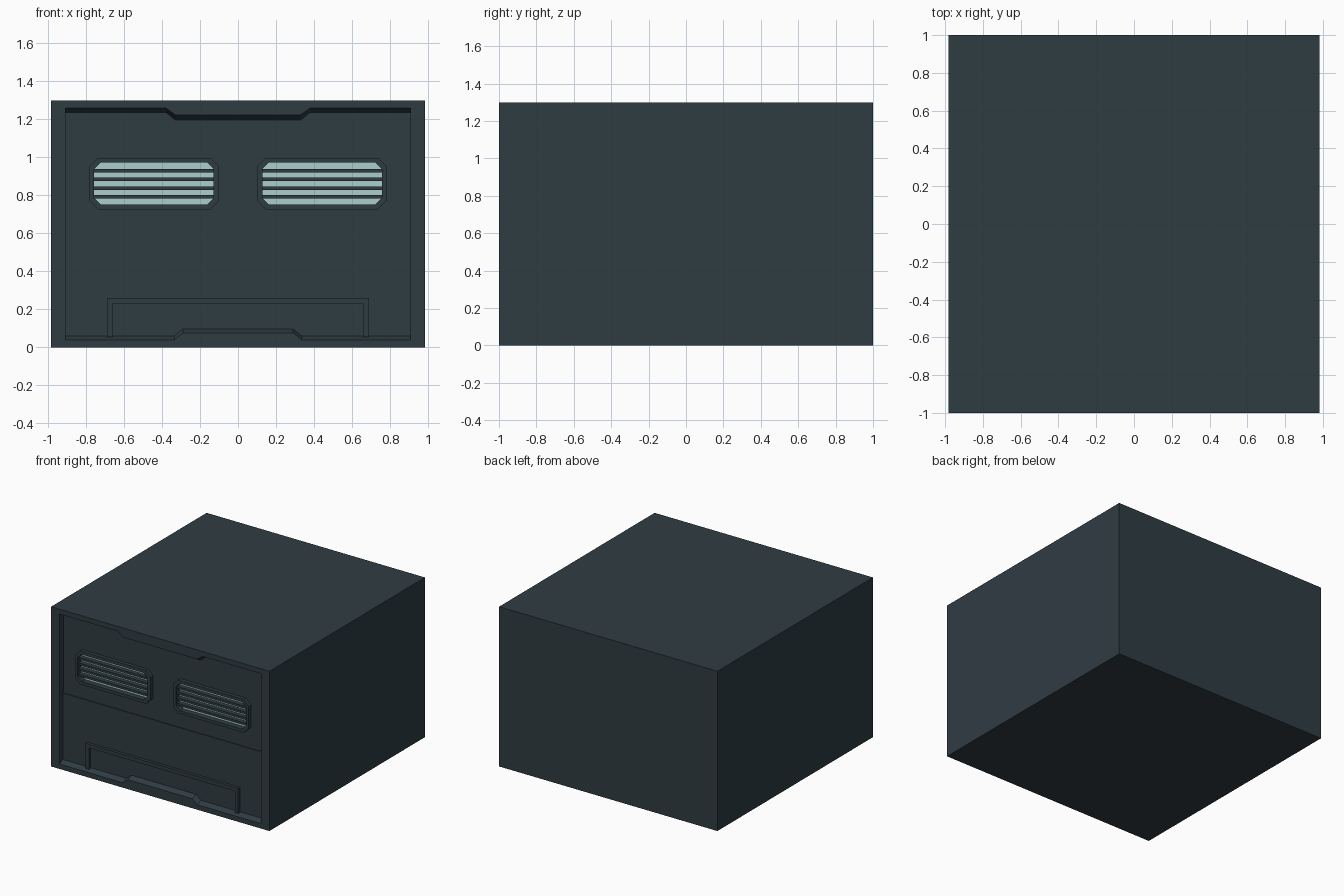
import bpy, bmesh

if "Cube" in bpy.data.objects:
    bpy.data.objects.remove(bpy.data.objects["Cube"])


def material(name, rgb):
    m = bpy.data.materials.new(name)
    m.diffuse_color = (*rgb, 1)
    m.use_nodes = True
    m.node_tree.nodes["Principled BSDF"].inputs["Base Color"].default_value = m.diffuse_color
    return m


SLATE = material("dark slate", (0.028, 0.045, 0.055))
GLOW = material("pale aqua", (0.41, 0.62, 0.61))


def loft(name, rings, mat):
    """Solid through rings, each given as (y, [(x, z), ...])."""
    bm = bmesh.new()
    vs = [[bm.verts.new((x, y, z)) for x, z in pts] for y, pts in rings]
    n = len(vs[0])
    for a, b in zip(vs, vs[1:]):
        for i in range(n):
            j = (i + 1) % n
            bm.faces.new((a[i], a[j], b[j], b[i]))
    bm.faces.new(vs[0])
    bm.faces.new(vs[-1][::-1])
    bmesh.ops.recalc_face_normals(bm, faces=bm.faces)
    me = bpy.data.meshes.new(name)
    bm.to_mesh(me)
    bm.free()
    me.materials.append(mat)
    ob = bpy.data.objects.new(name, me)
    bpy.context.collection.objects.link(ob)
    return ob


def rect(x0, x1, z0, z1):
    return [(x0, z0), (x1, z0), (x1, z1), (x0, z1)]


def octagon(x0, x1, z0, z1, c):
    return [(x0 + c, z0), (x1 - c, z0), (x1, z0 + c), (x1, z1 - c),
            (x1 - c, z1), (x0 + c, z1), (x0, z1 - c), (x0, z0 + c)]


def prism(name, pts, y0, y1, mat):
    return loft(name, [(y0, pts), (y1, pts)], mat)


def cut(ob, cutter):
    mod = ob.modifiers.new("cut", 'BOOLEAN')
    mod.operation = 'DIFFERENCE'
    mod.solver = 'EXACT'
    mod.object = cutter
    bpy.context.view_layer.objects.active = ob
    bpy.ops.object.modifier_apply(modifier=mod.name)
    bpy.data.objects.remove(cutter)


def opening(z_low, z_bump, z_high, z_notch):
    """Front opening outline with a raised sill and a dropped lintel."""
    right = [(0.29, z_bump), (0.335, z_low), (0.907, z_low),
             (0.907, z_high), (0.38, z_high), (0.33, z_notch)]
    return right + [(-x, z) for x, z in reversed(right)]


# Box body with a recessed front whose sill and lintel slope inward
body = prism("body", rect(-0.983, 0.983, 0, 1.3), -1, 1, SLATE)
outer = opening(0.04, 0.077, 1.26, 1.224)
inner = opening(0.063, 0.10, 1.237, 1.197)
cut(body, loft("recess_cutter", [(-1.1, outer), (-1, outer), (-0.95, inner)], SLATE))

# Lower front panel, standing slightly proud
prism("lower_panel", rect(-0.915, 0.915, 0.05, 0.6), -0.956, -0.94, SLATE)

# Two vents: octagonal rim, lit backing and slats
for side, s in (("left", -1), ("right", 1)):
    def span(a, b):
        return sorted((s * a, s * b))
    hole = octagon(*span(0.128, 0.758), 0.752, 0.973, 0.035)
    cut(body, prism("vent_cutter", hole, -1.1, -0.925, SLATE))
    rim = prism(side + "_vent_rim", octagon(*span(0.10, 0.782), 0.727, 0.998, 0.045),
                -0.98, -0.945, SLATE)
    cut(rim, prism("rim_cutter", hole, -1.1, -0.8, SLATE))
    prism(side + "_vent_light", hole, -0.934, -0.925, GLOW)
    for i in range(4):
        z = 0.793 + i * 0.0455
        prism(f"{side}_vent_slat_{i}", rect(*span(0.12, 0.765), z - 0.009, z + 0.009),
              -0.97, -0.93, SLATE)

# Raised arch around the lower hatch
arch = [(0.688, 0.055), (0.688, 0.26), (-0.688, 0.26), (-0.688, 0.055),
        (-0.657, 0.055), (-0.657, 0.23), (0.657, 0.23), (0.657, 0.055)]
prism("hatch_arch", arch, -0.98, -0.945, SLATE)
